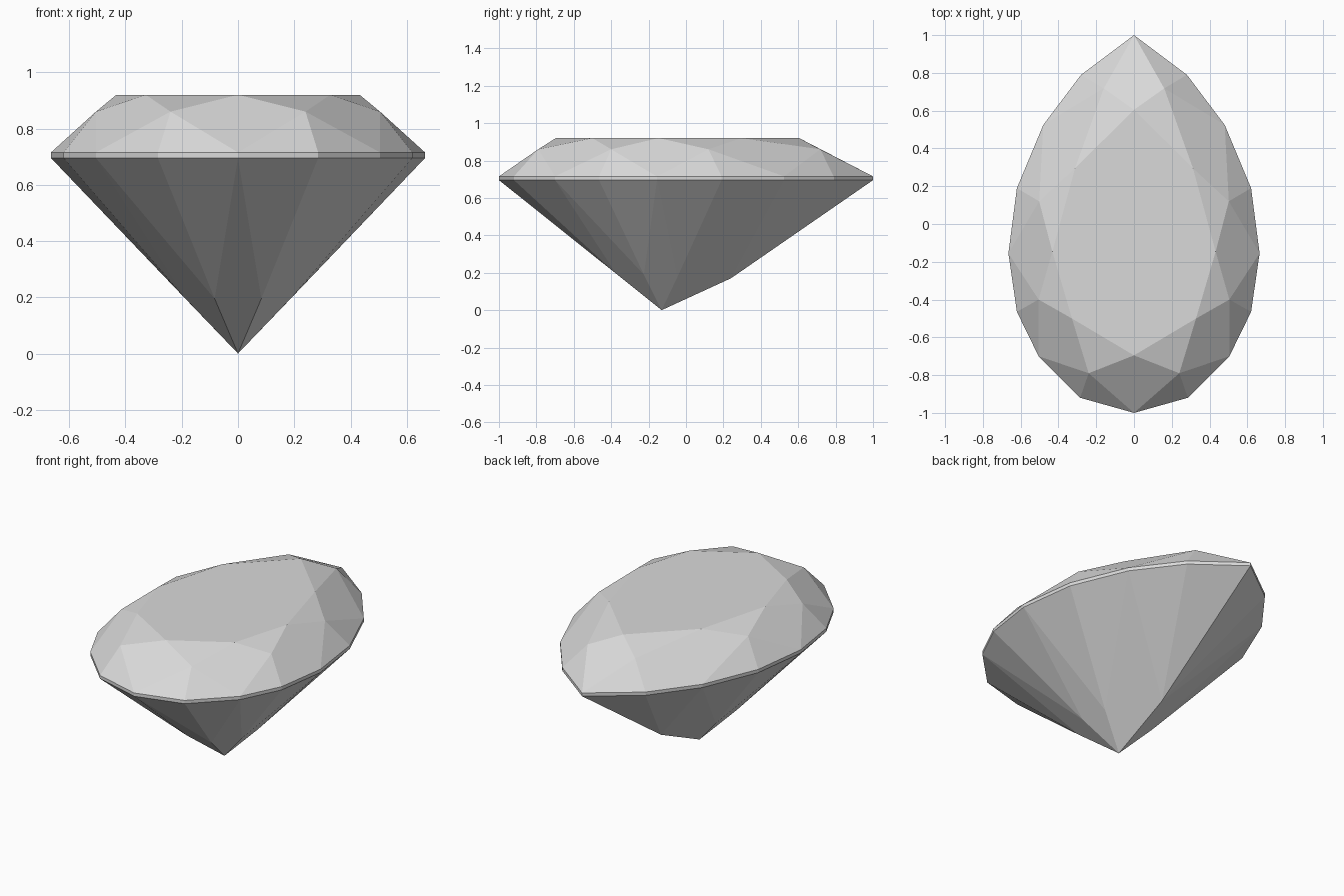
import bpy
import bmesh

# Remove the default cube only
cube = bpy.data.objects.get("Cube")
if cube:
    bpy.data.objects.remove(cube, do_unlink=True)

CULET = (0, -0.13, 0)
GIRDLE_LOW, GIRDLE_HIGH, BEZEL_Z, TABLE_Z = 0.695, 0.715, 0.86, 0.92

# Half outlines running from the back tip round the left side to the front
outline = [(0, 1), (0.28, 0.79), (0.48, 0.525), (0.62, 0.19), (0.665, -0.155),
           (0.62, -0.465), (0.505, -0.70), (0.285, -0.92), (0, -1)]
bezel = [(0.16, 0.718), (0.502, 0.12), (0.505, -0.40), (0.24, -0.79)]
# The first pavilion point is the ridge below the tip, shared by both sides
pavilion = [(0, 0.24, 0.17), (0.168, -0.047, 0.175),
            (0.182, -0.225, 0.19), (0.083, -0.374, 0.195)]

bm = bmesh.new()


def mirrored(points):
    """Close a half outline by mirroring every point that is off the centre line."""
    return points + [(-p[0], *p[1:]) for p in reversed(points) if p[0] != 0]


def ring(points, z):
    return [bm.verts.new((x, y, z)) for x, y in mirrored(points)]


def table_point(p):
    """The table is the outline's main corners shrunk towards the culet axis."""
    return (p[0] * 0.65, CULET[1] + (p[1] - CULET[1]) * 0.65)


low = ring(outline, GIRDLE_LOW)
high = ring(outline, GIRDLE_HIGH)
mid = ring(bezel, BEZEL_Z)
table = ring([table_point(p) for p in outline[::2]], TABLE_Z)
keel = [bm.verts.new(p) for p in mirrored(pavilion)]
keel.append(keel[0])
culet = bm.verts.new(CULET)

# Girdle band
count = len(low)
for i in range(count):
    k = (i + 1) % count
    bm.faces.new((low[i], low[k], high[k], high[i]))

# Crown and pavilion facets, one eighth at a time
bm.faces.new(table)
for j in range(8):
    a, b, c = 2 * j, 2 * j + 1, (2 * j + 2) % count
    bm.faces.new((high[a], mid[j], table[j], mid[j - 1]))        # bezel kite
    bm.faces.new((mid[j], table[(j + 1) % 8], table[j]))         # star facet
    for p, q in ((a, b), (b, c)):
        bm.faces.new((high[p], high[q], mid[j]))                 # upper girdle facet
        bm.faces.new((low[q], low[p], keel[j]))                  # lower girdle facet
    if j > 0:
        bm.faces.new((low[a], keel[j - 1], culet, keel[j]))      # pavilion kite

bmesh.ops.recalc_face_normals(bm, faces=bm.faces)
mesh = bpy.data.meshes.new("pear_cut_gem")
bm.to_mesh(mesh)
bm.free()

# Single pale grey material, flat shaded
colour = (0.7, 0.7, 0.7, 1)
grey = bpy.data.materials.new("pale_grey")
grey.use_nodes = True
grey.diffuse_color = colour
grey.node_tree.nodes["Principled BSDF"].inputs["Base Color"].default_value = colour
mesh.materials.append(grey)

gem = bpy.data.objects.new("pear_cut_gem", mesh)
bpy.context.collection.objects.link(gem)
